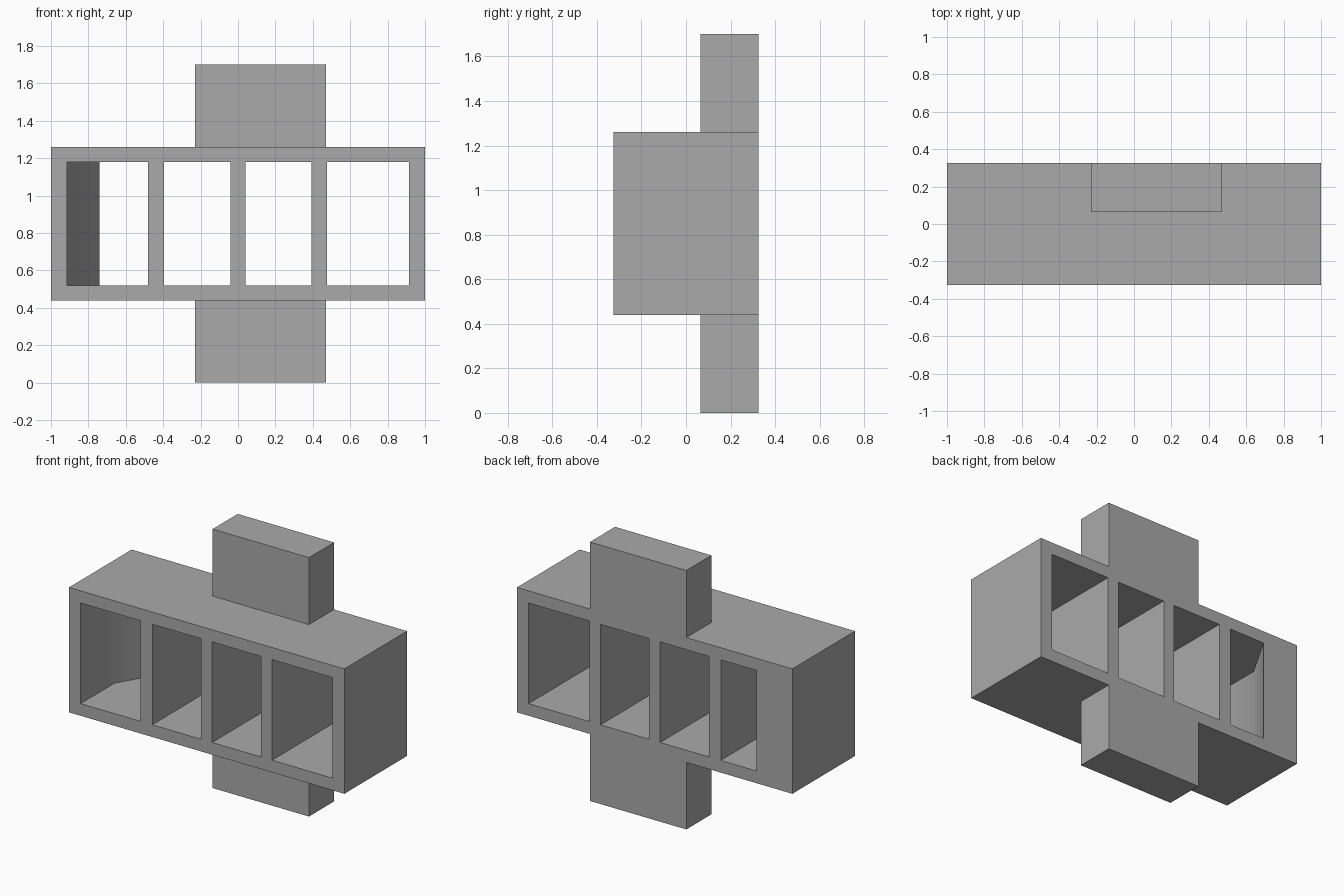
import bpy
import bmesh
import math

default = bpy.data.objects.get("Cube")
if default:
    bpy.data.objects.remove(default, do_unlink=True)

grey = bpy.data.materials.new("plain_grey")
grey.use_nodes = True
colour = (0.4, 0.4, 0.4, 1)
grey.diffuse_color = colour
grey.node_tree.nodes["Principled BSDF"].inputs["Base Color"].default_value = colour

DEPTH = 0.325             # half depth of the frame
BOTTOM, TOP = 0.44, 1.26  # frame height range
WALL = 0.08


def prism(name, outline, z0, z1):
    """Extrude a plan outline (x, y) from z0 to z1."""
    bm = bmesh.new()
    base = bm.faces.new([bm.verts.new((x, y, z0)) for x, y in outline])
    grown = bmesh.ops.extrude_face_region(bm, geom=[base])["geom"]
    verts = [v for v in grown if isinstance(v, bmesh.types.BMVert)]
    bmesh.ops.translate(bm, verts=verts, vec=(0, 0, z1 - z0))
    bmesh.ops.recalc_face_normals(bm, faces=bm.faces)
    mesh = bpy.data.meshes.new(name)
    bm.to_mesh(mesh)
    bm.free()
    mesh.materials.append(grey)
    obj = bpy.data.objects.new(name, mesh)
    bpy.context.collection.objects.link(obj)
    return obj


def box(name, x0, x1, y0, y1, z0, z1):
    return prism(name, [(x0, y0), (x1, y0), (x1, y1), (x0, y1)], z0, z1)


def combine(target, tool, operation):
    """Apply a boolean and remove the tool object."""
    tool.hide_render = True
    mod = target.modifiers.new(operation.lower(), "BOOLEAN")
    mod.operation = operation
    mod.solver = "EXACT"
    mod.object = tool
    bpy.context.view_layer.objects.active = target
    bpy.ops.object.modifier_apply(modifier=mod.name)
    bpy.data.objects.remove(tool, do_unlink=True)


# Long frame body
frame = box("divided_frame", -1, 1, -DEPTH, DEPTH, BOTTOM, TOP)

# Upper and lower mounting tabs, flush with the back
for name, z0, z1 in (("lower_tab", 0, BOTTOM + 0.04), ("upper_tab", TOP - 0.04, 1.7)):
    combine(frame, box(name, -0.23, 0.47, 0.065, DEPTH, z0, z1), "UNION")

# Three straight openings between the dividers
for x0, x1 in ((-0.395, -0.04), (0.04, 0.393), (0.475, 0.915)):
    cutter = box("opening_cutter", x0, x1, -0.5, 0.5, BOTTOM + WALL, TOP - WALL)
    combine(frame, cutter, "DIFFERENCE")

# End opening whose outer wall bends inwards towards the back
bend = [(-0.915, -0.5), (-0.48, -0.5), (-0.48, 0.5), (-0.74, 0.5), (-0.74, DEPTH), (-0.915, 0.025)]
combine(frame, prism("bent_opening_cutter", bend, BOTTOM + WALL, TOP - WALL), "DIFFERENCE")

# Soften only the shallow bend
bpy.ops.object.select_all(action="DESELECT")
frame.select_set(True)
bpy.context.view_layer.objects.active = frame
bpy.ops.object.shade_smooth_by_angle(angle=math.radians(35))
